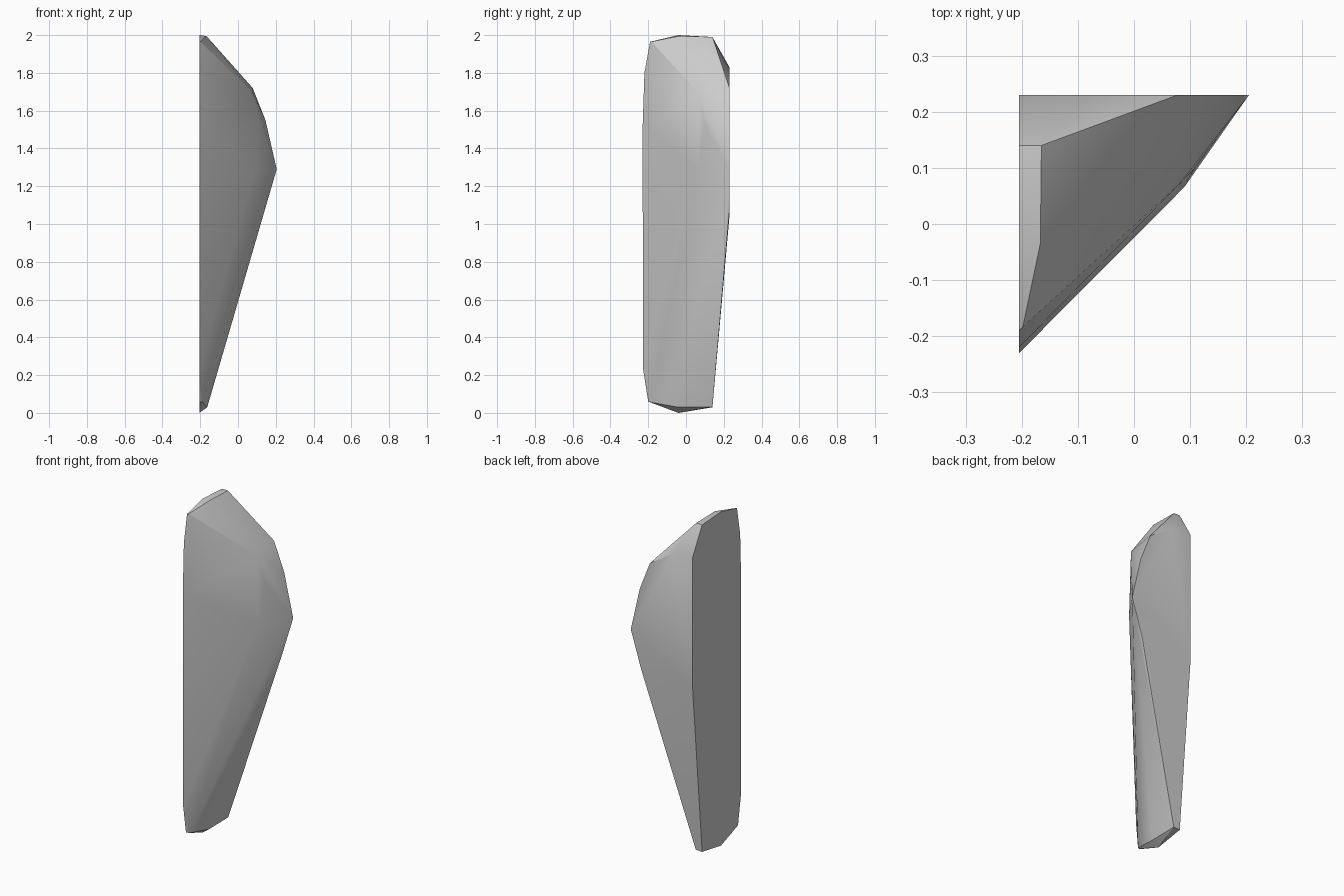
import bpy, bmesh, math

cube = bpy.data.objects.get("Cube")
if cube:
    bpy.data.objects.remove(cube, do_unlink=True)

# Single grey stone material
stone = bpy.data.materials.new("grey stone")
stone.use_nodes = True
colour = (0.6, 0.6, 0.6, 1.0)
stone.diffuse_color = colour
stone.node_tree.nodes["Principled BSDF"].inputs["Base Color"].default_value = colour

SIDE_X, BACK_Y = -0.205, 0.23

# Flat left-hand cut: outline as (y, z)
side_cut = [(-0.19, 1.965), (-0.22, 1.8), (-0.23, 1.5), (-0.227, 0.23),
            (-0.2, 0.06), (-0.04, 0.0), (0.14, 0.03), (0.23, 1.04),
            (0.23, 1.83), (0.14, 1.99), (-0.04, 2.0)]
# Flat back cut: outline as (x, z)
back_cut = [(-0.08, 1.82), (0.078, 1.72), (0.145, 1.55), (0.205, 1.29),
            (0.137, 1.07)]
# Chipped corners on the top, the slanted front and the foot
chips = [(-0.165, 0.14, 1.99), (-0.167, -0.035, 1.995), (-0.198, -0.183, 1.965),
         (0.08, 0.07, 1.69), (0.107, 0.098, 1.53), (0.09, 0.066, 1.29),
         (-0.175, -0.2, 1.5), (-0.188, -0.19, 0.057),
         (-0.163, -0.04, 0.03), (-0.163, 0.14, 0.032)]

points = ([(SIDE_X, y, z) for y, z in side_cut]
          + [(x, BACK_Y, z) for x, z in back_cut] + chips)

# Wrap the corners into one closed shard
bm = bmesh.new()
for p in points:
    bm.verts.new(p)
hull = bmesh.ops.convex_hull(bm, input=bm.verts[:])
loose = [v for v in bm.verts if not v.link_faces]
bmesh.ops.delete(bm, geom=loose, context='VERTS')
# Merge the triangles of the flat cuts into single faces
bmesh.ops.dissolve_limit(bm, angle_limit=math.radians(0.5),
                         verts=bm.verts[:], edges=bm.edges[:])
bmesh.ops.recalc_face_normals(bm, faces=bm.faces[:])

mesh = bpy.data.meshes.new("stone_shard")
bm.to_mesh(mesh)
bm.free()
shard = bpy.data.objects.new("stone_shard", mesh)
mesh.materials.append(stone)
bpy.context.collection.objects.link(shard)

# Soft shading across gentle facets, crisp breaks at the cuts
bpy.ops.object.select_all(action='DESELECT')
shard.select_set(True)
bpy.context.view_layer.objects.active = shard
bpy.ops.object.shade_smooth_by_angle(angle=math.radians(30))
